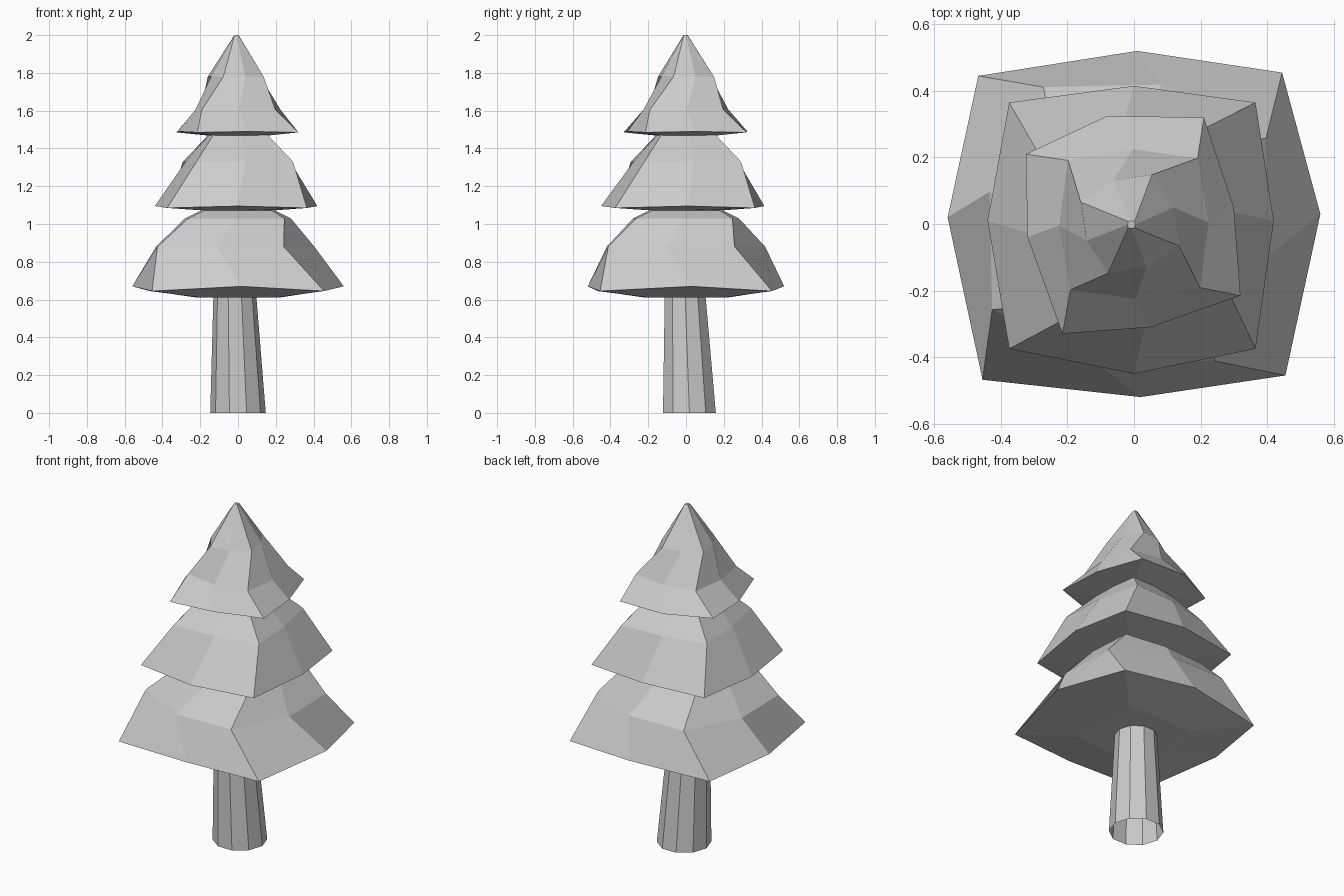
import bpy, bmesh
from math import cos, sin, radians

if "Cube" in bpy.data.objects:
    bpy.data.objects.remove(bpy.data.objects["Cube"])


def ring(z, corner_r, mid_r, twist=0, c=(0, 0)):
    """Eight-point squarish ring, starting at +x and going anticlockwise."""
    pts = []
    for i in range(8):
        a = radians(45 * i + twist)
        r = corner_r if i % 2 else mid_r
        pts.append((c[0] + r * cos(a), c[1] + r * sin(a), z))
    return pts


def rim(points, z_corner, z_mid):
    return [(x, y, z_corner if i % 2 else z_mid) for i, (x, y) in enumerate(points)]


def loft(name, rings, cap_start=True, cap_end=True):
    """Bridge equal-sized rings from bottom to top into a flat-shaded mesh."""
    bm = bmesh.new()
    loops = [[bm.verts.new(p) for p in r] for r in rings]
    n = len(loops[0])
    for lo, hi in zip(loops, loops[1:]):
        for i in range(n):
            j = (i + 1) % n
            bm.faces.new((lo[i], lo[j], hi[j], hi[i]))
    if cap_start:
        bm.faces.new(loops[0][::-1])
    if cap_end:
        bm.faces.new(loops[-1])
    me = bpy.data.meshes.new(name)
    bm.to_mesh(me)
    bm.free()
    ob = bpy.data.objects.new(name, me)
    bpy.context.collection.objects.link(ob)
    return ob


# Trunk: slightly leaning ten-sided tube, open at the foot
def trunk_ring(z, r, cx, cy):
    return [(cx + r * cos(radians(36 * i)), cy + r * sin(radians(36 * i)), z)
            for i in range(10)]


loft("trunk", [trunk_ring(0, 0.147, 0, 0.018), trunk_ring(0.63, 0.113, -0.017, -0.005)],
     cap_start=False)

# Lower foliage tier
low = [(0.56, 0.03), (0.445, 0.455), (0.01, 0.52), (-0.468, 0.445),
       (-0.56, 0.02), (-0.455, -0.468), (0.02, -0.52), (0.455, -0.455)]
loft("lower_branches", [
    ring(0.612, 0.30, 0.23),
    rim(low, 0.645, 0.67),
    ring(0.88, 0.485, 0.43, -13, (-0.015, 0)),
    ring(1.03, 0.36, 0.28, -2),
    ring(1.08, 0.23, 0.18),
])

# Middle foliage tier
mid = [(0.42, 0.01), (0.365, 0.365), (0, 0.415), (-0.375, 0.365),
       (-0.44, 0.01), (-0.375, -0.375), (0, -0.45), (0.365, -0.375)]
loft("middle_branches", [
    ring(1.072, 0.24, 0.19),
    rim(mid, 1.085, 1.095),
    ring(1.33, 0.365, 0.28, 8),
    ring(1.475, 0.20, 0.15, 5),
])

# Top foliage tier with a pointed tip
top = [(0.30, 0.05), (0.21, 0.32), (-0.08, 0.325), (-0.325, 0.21),
       (-0.32, -0.04), (-0.215, -0.33), (0.05, -0.31), (0.32, -0.215)]
loft("top_branches", [
    ring(1.468, 0.19, 0.15, 10),
    rim(top, 1.485, 1.49),
    ring(1.605, 0.275, 0.225, 1),
    ring(1.78, 0.162, 0.14, 21, (-0.012, 0)),
    ring(2.0, 0.014, 0.011, 0, (-0.008, -0.002)),
])
